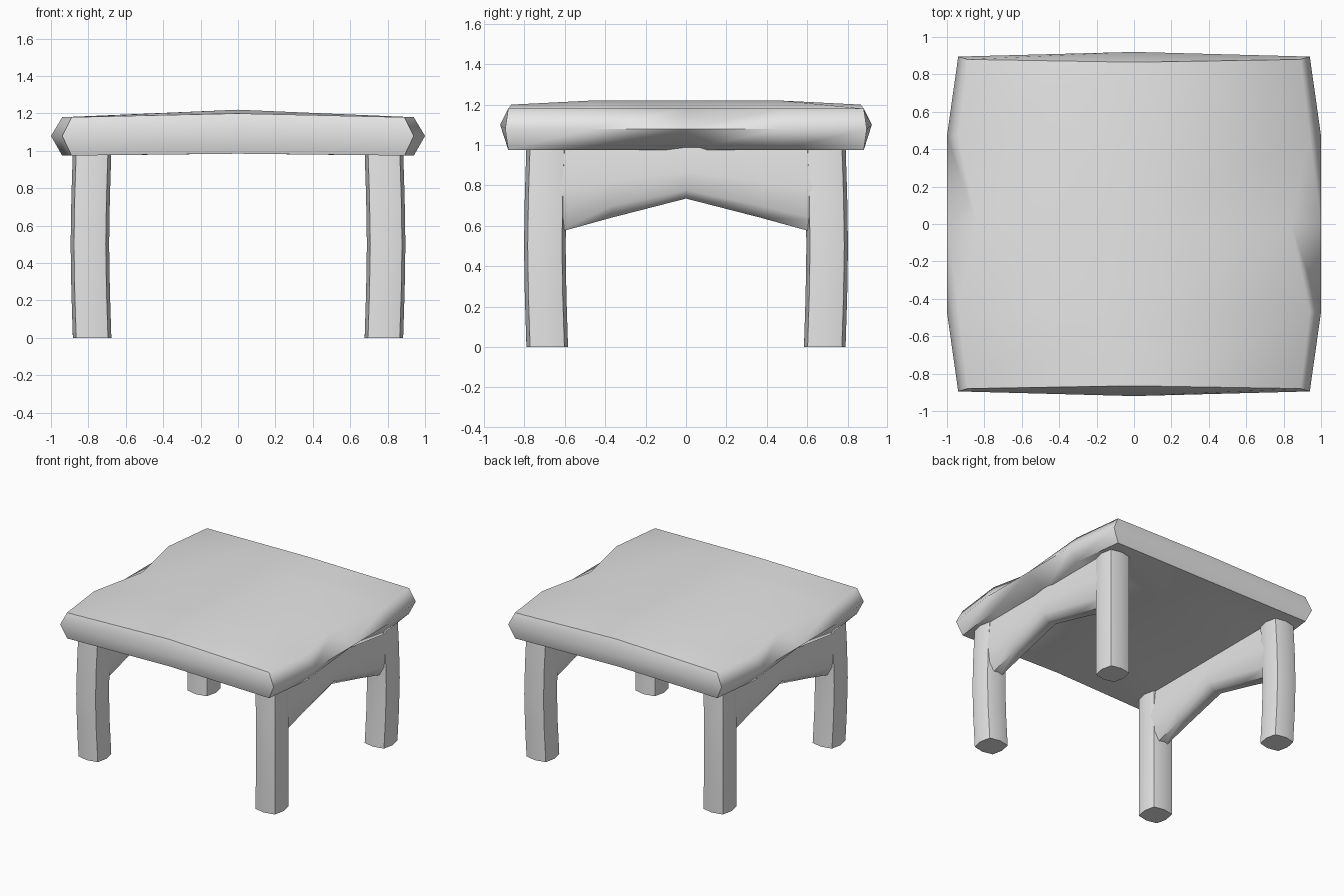
import bpy, bmesh, math

if "Cube" in bpy.data.objects:
    bpy.data.objects.remove(bpy.data.objects["Cube"], do_unlink=True)

grey = bpy.data.materials.new("plain_grey")
grey.use_nodes = True
grey.diffuse_color = (0.8, 0.8, 0.8, 1)
grey.node_tree.nodes["Principled BSDF"].inputs["Base Color"].default_value = grey.diffuse_color


def finish(bm, name, angle):
    """Turn a bmesh into a named, smooth shaded object."""
    bmesh.ops.recalc_face_normals(bm, faces=bm.faces)
    mesh = bpy.data.meshes.new(name)
    bm.to_mesh(mesh)
    bm.free()
    mesh.materials.append(grey)
    obj = bpy.data.objects.new(name, mesh)
    bpy.context.collection.objects.link(obj)
    bpy.ops.object.select_all(action='DESELECT')
    obj.select_set(True)
    bpy.context.view_layer.objects.active = obj
    bpy.ops.object.shade_smooth_by_angle(angle=math.radians(angle))


def loft(name, rings, angle):
    """Skin a list of closed rings and cap both ends."""
    bm = bmesh.new()
    loops = [[bm.verts.new(p) for p in ring] for ring in rings]
    n = len(loops[0])
    for a, b in zip(loops, loops[1:]):
        for i in range(n):
            k = (i + 1) % n
            bm.faces.new((a[i], a[k], b[k], b[i]))
    bm.faces.new(loops[0])
    bm.faces.new(loops[-1])
    finish(bm, name, angle)


# Seat: crowned slab with a bevelled rim, pinched at the middle of each side
def seat_point(i, j, level):
    edge_x = {0: 0.84, 1: 0.94, 2: 0.89}[abs(j)]
    edge_y = 0.88 if i else 0.865
    if level == "mid":
        edge_x = 0.94 if abs(j) == 2 else 1.0
        edge_y = 0.895 if i else 0.92
        z = 1.08 if i else 1.1
    elif level == "top":
        z = 1.18 if i else (1.2 if abs(j) == 2 else 1.22)
    else:
        z = 0.975 if i else 0.985
    y = 0.47 * j if abs(j) < 2 else math.copysign(edge_y, j)
    return (i * edge_x, y, z)


bm = bmesh.new()
cells = [(i, j) for i in (-1, 0, 1) for j in range(-2, 3)]
rim = ([(i, -2) for i in (-1, 0)] + [(1, j) for j in range(-2, 2)]
       + [(i, 2) for i in (1, 0)] + [(-1, j) for j in range(2, -2, -1)])
top = {c: bm.verts.new(seat_point(*c, "top")) for c in cells}
low = {c: bm.verts.new(seat_point(*c, "low")) for c in cells}
mid = {c: bm.verts.new(seat_point(*c, "mid")) for c in rim}
for grid in (top, low):
    for i in (-1, 0):
        for j in range(-2, 2):
            bm.faces.new((grid[i, j], grid[i + 1, j], grid[i + 1, j + 1], grid[i, j + 1]))
for a, b in zip(rim, rim[1:] + rim[:1]):
    bm.faces.new((low[a], low[b], mid[b], mid[a]))
    bm.faces.new((mid[a], mid[b], top[b], top[a]))
finish(bm, "seat", 60)

# Legs: soft eight-sided posts bowed slightly outward
for sx, side in ((1, "left"), (-1, "right")):
    for sy, end in ((-1, "front"), (1, "back")):
        rings = []
        for z, bow in ((0, 0), (0.25, 0.008), (0.5, 0.012), (0.75, 0.008), (1.0, 0)):
            ring = []
            for k in range(8):
                a = k * math.pi / 4
                r = 0.12 if k % 2 else 0.103
                ring.append((sx * (0.78 + bow) + r * math.cos(a),
                             sy * (0.687 + bow) + r * math.sin(a), z))
            rings.append(ring)
        loft(f"{end}_{side}_leg", rings, 60)

# Arched stretchers between the front and back legs
for sx, side in ((1, "left"), (-1, "right")):
    rings = []
    for y, z in ((-0.66, 0.56), (-0.37, 0.64), (0, 0.735), (0.37, 0.64), (0.66, 0.56)):
        h = 1.0 - z
        half = [(0.04, 0), (0.075, 0.16), (0.09, 0.5), (0.075, 1)]
        outline = half + [(-x, t) for x, t in reversed(half)]
        rings.append([(sx * 0.785 + x, y, z + t * h) for x, t in outline])
    loft(f"{side}_stretcher", rings, 60)
